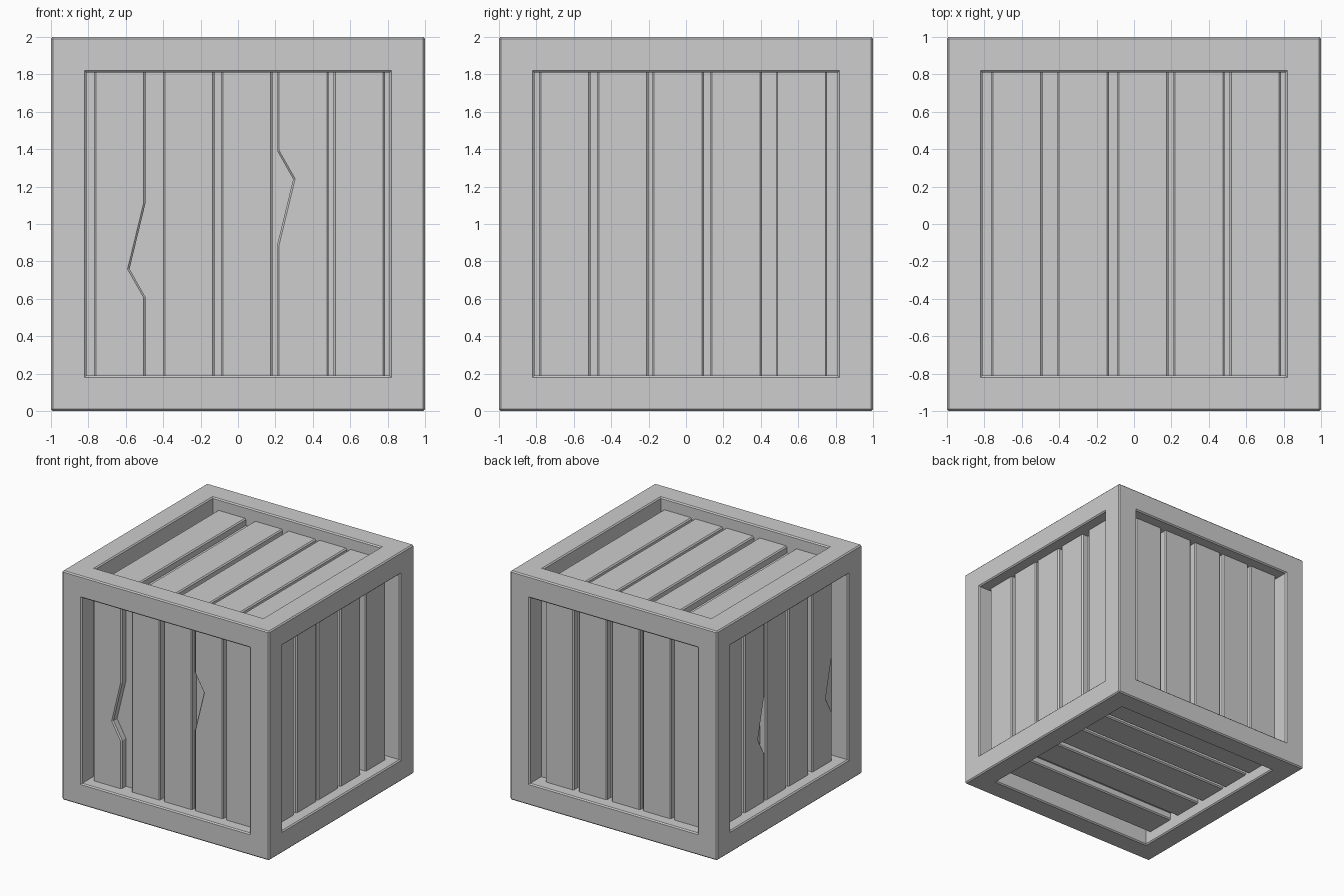
import bpy
import bmesh
from mathutils import Matrix, Vector

if "Cube" in bpy.data.objects:
    bpy.data.objects.remove(bpy.data.objects["Cube"], do_unlink=True)

GREY = (0.61, 0.61, 0.61, 1.0)
CENTRE = Vector((0, 0, 1))
PLANK_FRONT, PANEL, WIDTH, REACH = 0.90, 0.84, 0.275, 0.82

grey = bpy.data.materials.new("mid_grey")
grey.use_nodes = True
grey.diffuse_color = GREY
grey.node_tree.nodes["Principled BSDF"].inputs["Base Color"].default_value = GREY


def finish(bm, name):
    bmesh.ops.recalc_face_normals(bm, faces=bm.faces)
    mesh = bpy.data.meshes.new(name)
    bm.to_mesh(mesh)
    bm.free()
    mesh.materials.append(grey)
    obj = bpy.data.objects.new(name, mesh)
    bpy.context.collection.objects.link(obj)
    return obj


def chamfer(bm, edges, size):
    bmesh.ops.bevel(bm, geom=edges, offset=size, segments=1,
                    affect='EDGES', profile=0.5)


# Crate frame: a cube with a square recess pushed into each side
def build_frame():
    bm = bmesh.new()
    bmesh.ops.create_cube(bm, size=2)
    sides = list(bm.faces)
    bmesh.ops.inset_individual(bm, faces=sides, thickness=0.19,
                               use_even_offset=True)
    panels = bmesh.ops.extrude_discrete_faces(bm, faces=sides)["faces"]
    for panel in panels:
        bmesh.ops.translate(bm, verts=panel.verts,
                            vec=panel.normal * (PANEL - 1))
    bm.normal_update()
    # chamfer the outer corners and the recess rims
    sharp = [e for e in bm.edges if e.is_convex and e.calc_face_angle(0) > 1]
    chamfer(bm, sharp, 0.01)
    bmesh.ops.translate(bm, verts=bm.verts, vec=CENTRE)
    finish(bm, "crate_frame")


# One plank in side coordinates: u across, v along, w outward
def build_plank(name, axes, start, split):
    half = WIDTH / 2
    outline = [(-half, -REACH), (half, -REACH)]
    if split:
        outline += [(half, -0.39), (half - 0.085, -0.24), (half, 0.11)]
    outline += [(half, REACH), (-half, REACH)]
    turn = -1 if split == "flipped" else 1
    bm = bmesh.new()
    face = bm.faces.new([bm.verts.new((start + half + turn * u, turn * v,
                                       PANEL - 0.01)) for u, v in outline])
    top = bmesh.ops.extrude_face_region(bm, geom=[face])["geom"]
    bmesh.ops.translate(bm, vec=(0, 0, PLANK_FRONT - PANEL + 0.01),
                        verts=[g for g in top if isinstance(g, bmesh.types.BMVert)])
    bmesh.ops.recalc_face_normals(bm, faces=bm.faces)
    rim = [e for e in bm.edges
           if all(v.co.z > PLANK_FRONT - 0.01 for v in e.verts)]
    chamfer(bm, rim, 0.01)
    u, v = Vector(axes[0]), Vector(axes[1])
    basis = Matrix((u, v, u.cross(v))).transposed().to_4x4()
    bm.transform(Matrix.Translation(CENTRE) @ basis)
    finish(bm, name)


X, Y, Z = (1, 0, 0), (0, 1, 0), (0, 0, 1)
NX, NY = (-1, 0, 0), (0, -1, 0)
EVEN = (-0.765, -0.41, -0.09, 0.21, 0.51)

# Side name: across and along axes, plank starts, split planks
SIDES = {
    "front": ((X, Z), (-0.77, -0.4, -0.09, 0.21, 0.51), {0: "split", 3: "flipped"}),
    "right": ((Y, Z), (-0.785, -0.475, -0.18, 0.13, 0.48), {}),
    "back": ((NX, Z), (-0.73, -0.41, -0.09, 0.21, 0.51), {}),
    "left": ((NY, Z), (-0.785, -0.475, -0.18, 0.13, 0.46), {1: "split", 4: "split"}),
    "top": ((X, Y), EVEN, {}),
    "bottom": ((Y, X), EVEN, {}),
}

build_frame()
for side, (axes, starts, splits) in SIDES.items():
    for i, start in enumerate(starts):
        build_plank(f"{side}_plank_{i + 1}", axes, start, splits.get(i))
